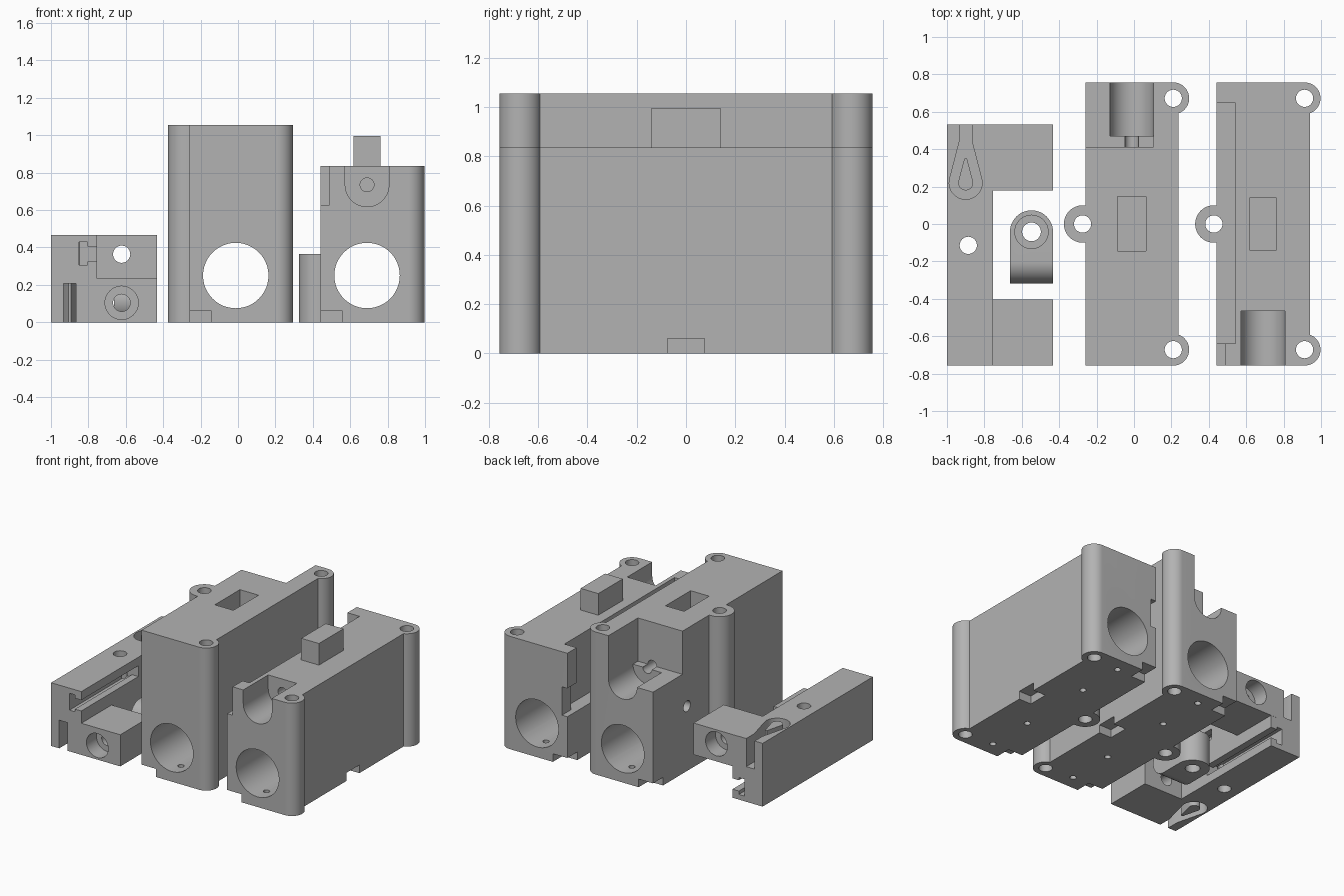
import bpy, bmesh, math
from mathutils import Matrix, Vector

if "Cube" in bpy.data.objects:
    bpy.data.objects.remove(bpy.data.objects["Cube"])

grey = bpy.data.materials.new("plain grey")
grey.use_nodes = True
GREY = (0.45, 0.45, 0.45, 1)
grey.diffuse_color = GREY
grey.node_tree.nodes["Principled BSDF"].inputs["Base Color"].default_value = GREY


def prism(pts, axis, lo, hi, name="tool"):
    """Extrude a 2D outline along an axis (outline axes keep x, y, z order)."""
    place = {"x": lambda p, d: (d, p[0], p[1]),
             "y": lambda p, d: (p[0], d, p[1]),
             "z": lambda p, d: (p[0], p[1], d)}[axis]
    bm = bmesh.new()
    face = bm.faces.new([bm.verts.new(place(p, lo)) for p in pts])
    new = bmesh.ops.extrude_face_region(bm, geom=[face])["geom"]
    move = Vector(place((0, 0), hi - lo))
    bmesh.ops.translate(bm, vec=move, verts=[v for v in new if isinstance(v, bmesh.types.BMVert)])
    bmesh.ops.recalc_face_normals(bm, faces=bm.faces)
    mesh = bpy.data.meshes.new(name)
    bm.to_mesh(mesh)
    bm.free()
    mesh.materials.append(grey)
    ob = bpy.data.objects.new(name, mesh)
    bpy.context.collection.objects.link(ob)
    return ob


def box(x0, x1, y0, y1, z0, z1, name="tool"):
    return prism([(x0, y0), (x1, y0), (x1, y1), (x0, y1)], "z", z0, z1, name)


def arc(cx, cy, r, a0, a1, n=24):
    return [(cx + r * math.cos(math.radians(a0 + (a1 - a0) * i / n)),
             cy + r * math.sin(math.radians(a0 + (a1 - a0) * i / n))) for i in range(n + 1)]


def rod(cx, cy, r, axis, lo, hi):
    return prism(arc(cx, cy, r, 0, 360, 48)[:-1], axis, lo, hi)


def combine(ob, tool, op="DIFFERENCE"):
    mod = ob.modifiers.new("cut", "BOOLEAN")
    mod.operation, mod.solver, mod.object = op, "EXACT", tool
    bpy.context.view_layer.update()
    done = bpy.data.meshes.new_from_object(ob.evaluated_get(bpy.context.evaluated_depsgraph_get()))
    ob.modifiers.clear()
    ob.data = done
    bpy.data.objects.remove(tool)


def finish(ob):
    bpy.ops.object.select_all(action="DESELECT")
    ob.select_set(True)
    bpy.context.view_layer.objects.active = ob
    bpy.ops.object.shade_smooth_by_angle(angle=math.radians(30))


END = 0.757   # half length of the housings


def housing(name, cx, height, lug_height):
    """Block with two corner screw lugs, one side lug, a bore and bottom notches."""
    edge = arc(cx + 0.222, 0.672, 0.085, 90, -70)
    left = cx - 0.248
    outline = [(left, END)] + edge + [(x, -y) for x, y in reversed(edge)] + [(left, -END)]
    ob = prism(outline, "z", 0, height, name)
    side = arc(left - 0.015, 0, 0.1, 90, 270) + [(left + 0.06, -0.1), (left + 0.06, 0.1)]
    combine(ob, prism(side, "z", 0, lug_height), "UNION")
    combine(ob, rod(cx, 0.25, 0.175, "y", -1, 1))
    combine(ob, rod(left - 0.015, 0, 0.046, "z", -0.1, 1.2))
    for s in (-1, 1):
        combine(ob, rod(cx + 0.222, s * 0.672, 0.046, "z", -0.1, 1.2))
        for y in (0.29, 0.65):
            combine(ob, rod(cx, s * y, 0.022, "z", -0.1, 0.2))
        y0, y1 = sorted((s * 0.64, s * 0.9))
        combine(ob, box(left - 0.1, left + 0.118, y0, y1, -0.1, 0.06))
    combine(ob, box(cx + 0.15, cx + 0.4, -0.075, 0.075, -0.1, 0.06))
    return ob


def trough(cx, y0, y1):
    """Round-bottomed channel open at the top."""
    return prism(arc(cx, 0.735, 0.117, 180, 360) + [(cx + 0.117, 1.2), (cx - 0.117, 1.2)], "y", y0, y1)


# Tall housing
tall = housing("tall_housing", -0.012, 1.055, 1.055)
combine(tall, box(-0.4, 0.105, 0.412, 0.9, 0.735, 1.2))
combine(tall, trough(-0.012, 0.47, 0.9))
combine(tall, rod(-0.012, 0.735, 0.037, "y", 0.3, 0.6))
combine(tall, box(-0.088, 0.064, -0.145, 0.148, 0.86, 1.2))
combine(tall, rod(0.36, 0.48, 0.04, "x", -0.4, -0.06))
finish(tall)

# Low housing with locating peg and a side seat for the clamp
low = housing("low_housing", 0.69, 0.835, 0.365)
combine(low, box(0.2, 0.542, -0.64, 0.648, 0.365, 1))
combine(low, box(0.4, 0.486, -0.9, -0.6, 0.625, 1))
combine(low, box(0.4, 0.486, 0.6, 0.9, 0.365, 0.575))
combine(low, trough(0.69, -0.9, -0.465))
combine(low, rod(0.69, 0.735, 0.037, "y", -0.6, -0.3))
combine(low, box(0.618, 0.763, -0.143, 0.143, 0.7, 0.995), "UNION")
finish(low)

# Clamp: a bar with two identical halves, turned half round about x
TOP = 0.468
MID = Vector((0, -0.112, TOP / 2))
TURN = Matrix.Translation(MID) @ Matrix.Rotation(math.pi, 4, "X") @ Matrix.Translation(-MID)


def both(ob, make, op="DIFFERENCE"):
    for turned in (False, True):
        tool = make()
        if turned:
            tool.data.transform(TURN)
        combine(ob, tool, op)


def teardrop():
    pocket = arc(-0.9, 0.22, 0.088, 165, 375) + [(-0.866, 0.44), (-0.866, 0.6), (-0.934, 0.6), (-0.934, 0.44)]
    return prism(pocket, "z", 0.26, 0.6)


def island():
    return prism(arc(-0.9, 0.22, 0.04, 170, 370) + [(-0.893, 0.35), (-0.907, 0.35)], "z", 0.25, TOP)


def tee_slot():
    tee = [(-0.6, 0.325), (-0.6, 0.405), (-0.805, 0.405), (-0.805, 0.43),
           (-0.85, 0.43), (-0.85, 0.305), (-0.805, 0.305), (-0.805, 0.325)]
    return prism(tee, "y", -0.9, -0.09)


clamp = box(-1, -0.753, END * -1, 0.532, 0, TOP, "belt_clamp")
both(clamp, lambda: box(-0.8, -0.434, -END, -0.403, 0, 0.234), "UNION")
both(clamp, tee_slot)
both(clamp, lambda: rod(-0.622, 0.104, 0.046, "y", -0.9, -0.3))
both(clamp, lambda: rod(-0.622, 0.104, 0.089, "y", -0.9, -0.64))
both(clamp, teardrop)
both(clamp, island, "UNION")
combine(clamp, rod(-0.886, -0.114, 0.046, "z", -0.1, 0.6))
finish(clamp)

# Tensioner: one end rounded in plan, the other rounded in side profile
tensioner = prism(arc(-0.548, -0.042, 0.115, 0, 180) + [(-0.663, -0.317), (-0.433, -0.317)],
                  "z", 0, 0.23, "tensioner")
combine(tensioner, prism(arc(-0.202, 0.115, 0.115, 90, 270) + [(0.2, 0), (0.2, 0.23)], "x", -0.8, -0.3),
        "INTERSECT")
combine(tensioner, rod(-0.548, -0.042, 0.05, "z", -0.1, 0.4))
combine(tensioner, rod(-0.548, -0.042, 0.089, "z", 0.13, 0.4))
finish(tensioner)
